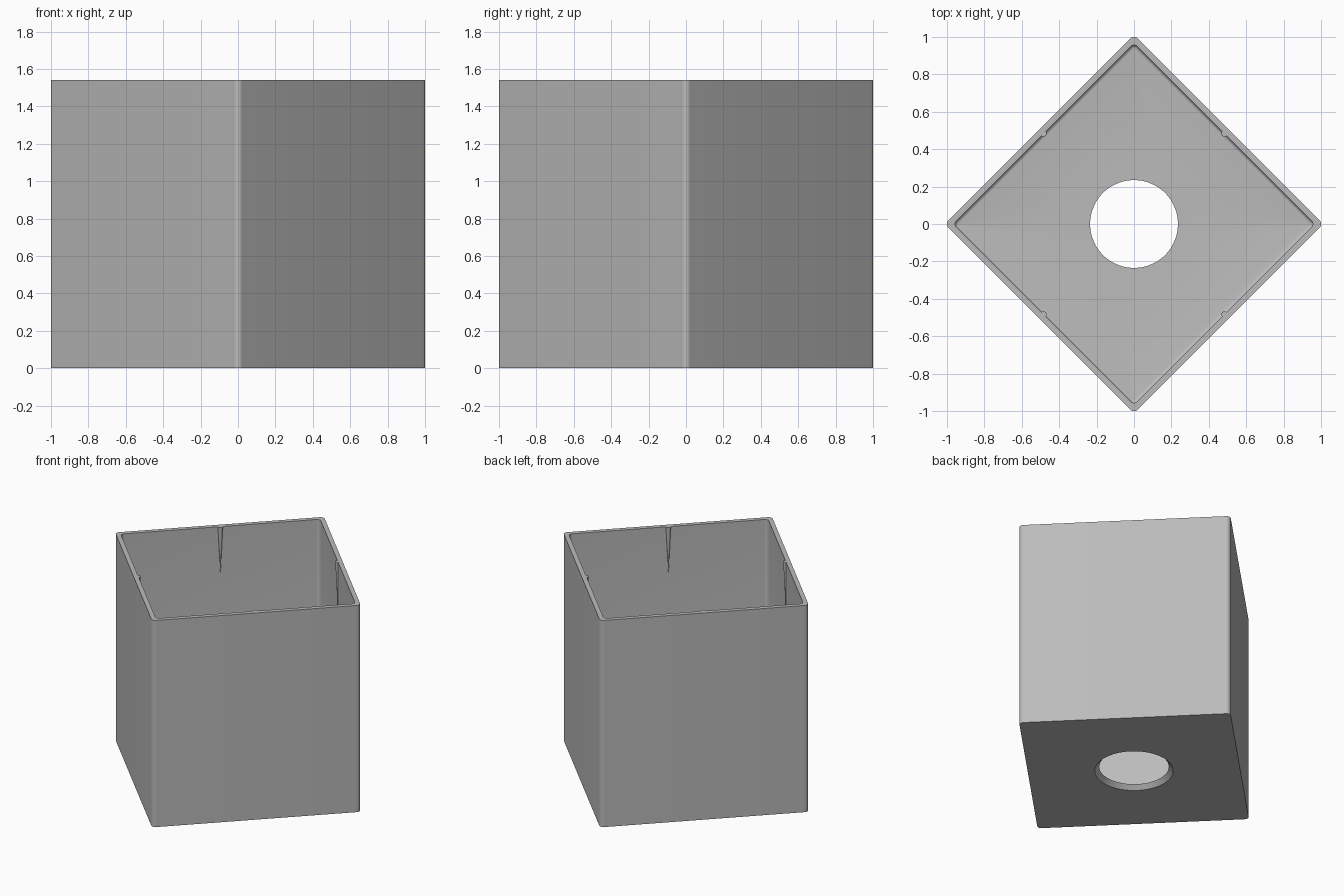
import bpy, bmesh, math

if "Cube" in bpy.data.objects:
    bpy.data.objects.remove(bpy.data.objects["Cube"])

HEIGHT, HALF, INNER, FLOOR, FILLET = 1.54, 0.716, 0.684, 0.032, 0.02
N = 12  # points per corner

grey = bpy.data.materials.new("plain grey")
grey.diffuse_color = (0.50, 0.50, 0.50, 1)
grey.use_nodes = True
grey.node_tree.nodes["Principled BSDF"].inputs["Base Color"].default_value = grey.diffuse_color


def rounded_square(half, radius, z):
    """Square ring with its corners on the x and y axes."""
    pts = []
    for i in range(4):
        a = i * math.pi / 2
        d = (half - radius) * math.sqrt(2)
        for j in range(N):
            t = a - math.pi / 4 + math.pi / 2 * j / (N - 1)
            pts.append((d * math.cos(a) + radius * math.cos(t),
                        d * math.sin(a) + radius * math.sin(t), z))
    return pts


def circle(radius, z):
    angles = [-math.pi / 4 + 2 * math.pi * (k + 0.5) / (4 * N) for k in range(4 * N)]
    return [(radius * math.cos(t), radius * math.sin(t), z) for t in angles]


def finish(bm, name):
    bmesh.ops.recalc_face_normals(bm, faces=bm.faces)
    mesh = bpy.data.meshes.new(name)
    bm.to_mesh(mesh)
    bm.free()
    mesh.materials.append(grey)
    obj = bpy.data.objects.new(name, mesh)
    bpy.context.collection.objects.link(obj)
    bpy.ops.object.select_all(action='DESELECT')
    obj.select_set(True)
    bpy.context.view_layer.objects.active = obj
    bpy.ops.object.shade_smooth_by_angle(angle=math.radians(30))
    return obj


# Open box: outer wall, base, flared drain hole, floor, floor fillet, inner wall, rim
rings = [rounded_square(HALF, 0.03, HEIGHT), rounded_square(HALF, 0.03, 0),
         circle(0.265, 0), circle(0.235, FLOOR)]
for k in range(6):
    t = math.pi / 2 * k / 5
    inset = FILLET * (1 - math.sin(t))
    rings.append(rounded_square(INNER - inset, 0.026 - inset,
                                FLOOR + FILLET * (1 - math.cos(t))))
rings.append(rounded_square(INNER, 0.026, HEIGHT))

bm = bmesh.new()
loops = [[bm.verts.new(p) for p in ring] for ring in rings]
for a, b in zip(loops, loops[1:] + loops[:1]):
    for k in range(4 * N):
        m = (k + 1) % (4 * N)
        bm.faces.new((a[k], a[m], b[m], b[k]))
finish(bm, "box_shell")

# Tapered ribs at the middle of each inner wall
LENGTH = 0.34
for i in range(4):
    bm = bmesh.new()
    bmesh.ops.create_cone(bm, cap_ends=True, segments=16, radius1=0.001,
                          radius2=0.017, depth=LENGTH)
    rib = finish(bm, f"wall_rib_{i + 1}")
    a = math.pi / 4 + i * math.pi / 2
    rib.location = (INNER * math.cos(a), INNER * math.sin(a), HEIGHT - LENGTH / 2)
